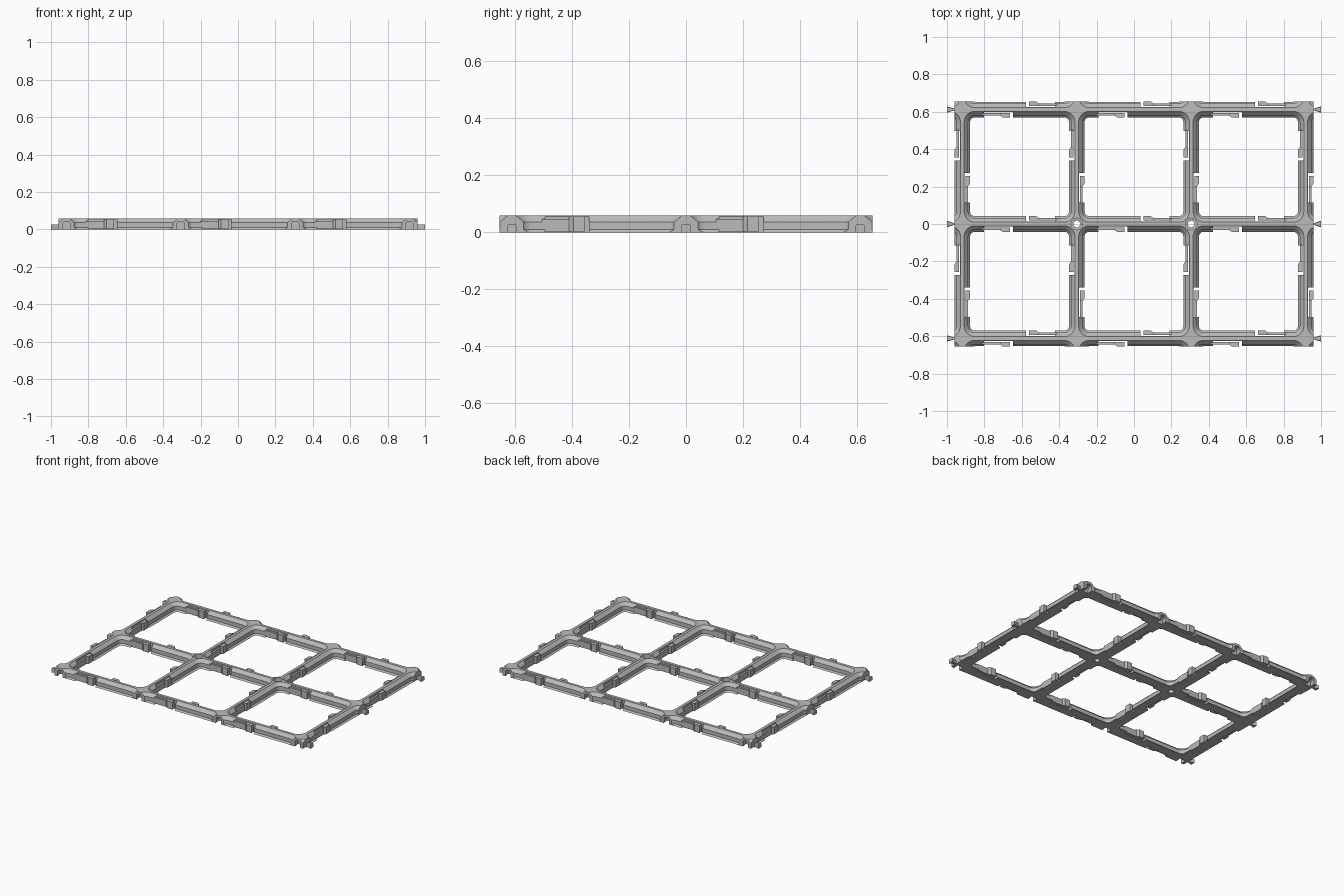
import bpy, bmesh, math
from mathutils import Matrix, Vector

cube = bpy.data.objects.get("Cube")
if cube:
    bpy.data.objects.remove(cube, do_unlink=True)

PITCH, HEIGHT, EDGE = 0.612, 0.058, 0.0425

grey = bpy.data.materials.new("plain_grey")
grey.use_nodes = True
grey.diffuse_color = (0.5, 0.5, 0.5, 1)
grey.node_tree.nodes["Principled BSDF"].inputs["Base Color"].default_value = (0.5, 0.5, 0.5, 1)


def make_object(name, bm):
    bmesh.ops.recalc_face_normals(bm, faces=bm.faces)
    mesh = bpy.data.meshes.new(name)
    bm.to_mesh(mesh)
    bm.free()
    mesh.materials.append(grey)
    obj = bpy.data.objects.new(name, mesh)
    bpy.context.collection.objects.link(obj)
    return obj


def loft(bm, rings, matrix=Matrix()):
    """Skin a stack of closed rings and cap both ends."""
    loops = [[bm.verts.new(matrix @ Vector(p)) for p in ring] for ring in rings]
    n = len(loops[0])
    for low, high in zip(loops, loops[1:]):
        for i in range(n):
            k = (i + 1) % n
            bm.faces.new((low[i], low[k], high[k], high[i]))
    bm.faces.new(loops[0][::-1])
    bm.faces.new(loops[-1])


def prism(bm, outline, z0, z1, matrix=Matrix()):
    loft(bm, [[(x, y, z) for x, y in outline] for z in (z0, z1)], matrix)


def box(bm, x0, x1, y0, y1, z0, z1, matrix=Matrix()):
    prism(bm, [(x0, y0), (x1, y0), (x1, y1), (x0, y1)], z0, z1, matrix)


def rounded_square(half, radius, z, steps=7):
    ring = []
    for q in range(4):
        corner = Matrix.Rotation(q * math.pi / 2, 2) @ Vector((half - radius, half - radius))
        for s in range(steps + 1):
            a = (q + s / steps) * math.pi / 2
            ring.append((corner.x + radius * math.cos(a), corner.y + radius * math.sin(a), z))
    return ring


def circle(radius, z, sides=32):
    return [(radius * math.cos(t * math.tau / sides), radius * math.sin(t * math.tau / sides), z)
            for t in range(sides)]


def cut(target, name, bm):
    cutter = make_object(name, bm)
    cutter.hide_render = True
    mod = target.modifiers.new(name, 'BOOLEAN')
    mod.operation, mod.solver, mod.object = 'DIFFERENCE', 'EXACT', cutter
    bpy.context.view_layer.update()
    result = bpy.data.meshes.new_from_object(
        target.evaluated_get(bpy.context.evaluated_depsgraph_get()))
    target.modifiers.clear()
    target.data = result
    bpy.data.objects.remove(cutter, do_unlink=True)


# Solid slab that becomes the lattice
bm = bmesh.new()
half_x, half_y = 1.5 * PITCH + EDGE, PITCH + EDGE
box(bm, -half_x, half_x, -half_y, half_y, 0, HEIGHT)
frame = make_object("lattice_frame", bm)

# Pockets with a stepped, sloping wall and rounded corners
wall = [(0.0415, -0.02), (0.0415, 0), (0.0313, 0.0102), (0.0313, 0.0364),
        (0.0097, HEIGHT), (0.0097, HEIGHT + 0.02)]
bm = bmesh.new()
for i in range(-2, 3):
    for j in range(-2, 2):
        place = Matrix.Translation((i * PITCH, (j + 0.5) * PITCH, 0))
        loft(bm, [rounded_square(PITCH / 2 - w, 0.0675 - w, z) for w, z in wall], place)
cut(frame, "pocket_cutter", bm)

# Every bar carries one clip on each side, turned half round
sides = []
for i in (-1, 0, 1):
    for j in (-1, 0, 1):
        sides += [(i * PITCH, j * PITCH, 0), (i * PITCH, j * PITCH, 180)]
for i in range(-2, 2):
    for j in (-0.5, 0.5):
        sides += [((i + 0.5) * PITCH, j * PITCH, 90), ((i + 0.5) * PITCH, j * PITCH, 270)]
places = [Matrix.Translation((x, y, 0)) @ Matrix.Rotation(math.radians(a), 4, 'Z')
          for x, y, a in sides]

notches, tongues, hooks = bmesh.new(), bmesh.new(), bmesh.new()
hook_outline = [(0.05, 0.018), (0.105, 0.018), (0.105, 0.031), (0.09, 0.042), (0.05, 0.042)]
for place in places:
    box(notches, 0.034, 0.19, 0.013, 0.06, -0.02, 0.08, place)
    box(tongues, 0.1, 0.2, 0.018, 0.031, 0.003, 0.046, place)
    prism(hooks, hook_outline, 0.003, 0.055, place)
cut(frame, "clip_notch_cutter", notches)
make_object("clip_tongues", tongues)
make_object("clip_hooks", hooks)

# Dovetail sockets in the front and back edges
bm = bmesh.new()
for x in (-1.5, -0.5, 0.5, 1.5):
    for turn in (0, math.pi):
        place = Matrix.Rotation(turn, 4, 'Z') @ Matrix.Translation((x * PITCH, -half_y, 0))
        rings = [[(s * w, y, z) for s, y in
                  ((-0.018, -0.01), (0.018, -0.01), (0.024, 0.04), (-0.024, 0.04))]
                 for w, z in ((1, -0.02), (1, 0.034), (0.65, 0.042))]
        loft(bm, rings, place)
cut(frame, "socket_cutter", bm)

# Stepped screw holes at the two inner crossings
bm = bmesh.new()
for x in (-PITCH / 2, PITCH / 2):
    loft(bm, [circle(0.018, -0.02), circle(0.018, 0.028), circle(0.031, 0.03),
              circle(0.031, 0.08)], Matrix.Translation((x, 0, 0)))
cut(frame, "screw_hole_cutter", bm)

# Dovetail connectors on the left and right edges
bm = bmesh.new()
for y in (-PITCH, 0, PITCH):
    for turn in (0, math.pi):
        place = Matrix.Rotation(turn, 4, 'Z') @ Matrix.Translation((0, y, 0))
        rings = [[(x, s * w, z) for x, s in
                  ((0.945, -0.007), (0.965, -0.006), (1.0, -0.017),
                   (1.0, 0.017), (0.965, 0.006), (0.945, 0.007))]
                 for w, z in ((1, 0), (1, 0.022), (0.8, 0.027))]
        loft(bm, rings, place)
make_object("edge_connectors", bm)

# Smooth the rounded pocket corners, keep real edges sharp
bpy.ops.object.select_all(action='DESELECT')
frame.select_set(True)
bpy.context.view_layer.objects.active = frame
bpy.ops.object.shade_smooth_by_angle(angle=math.radians(25))
